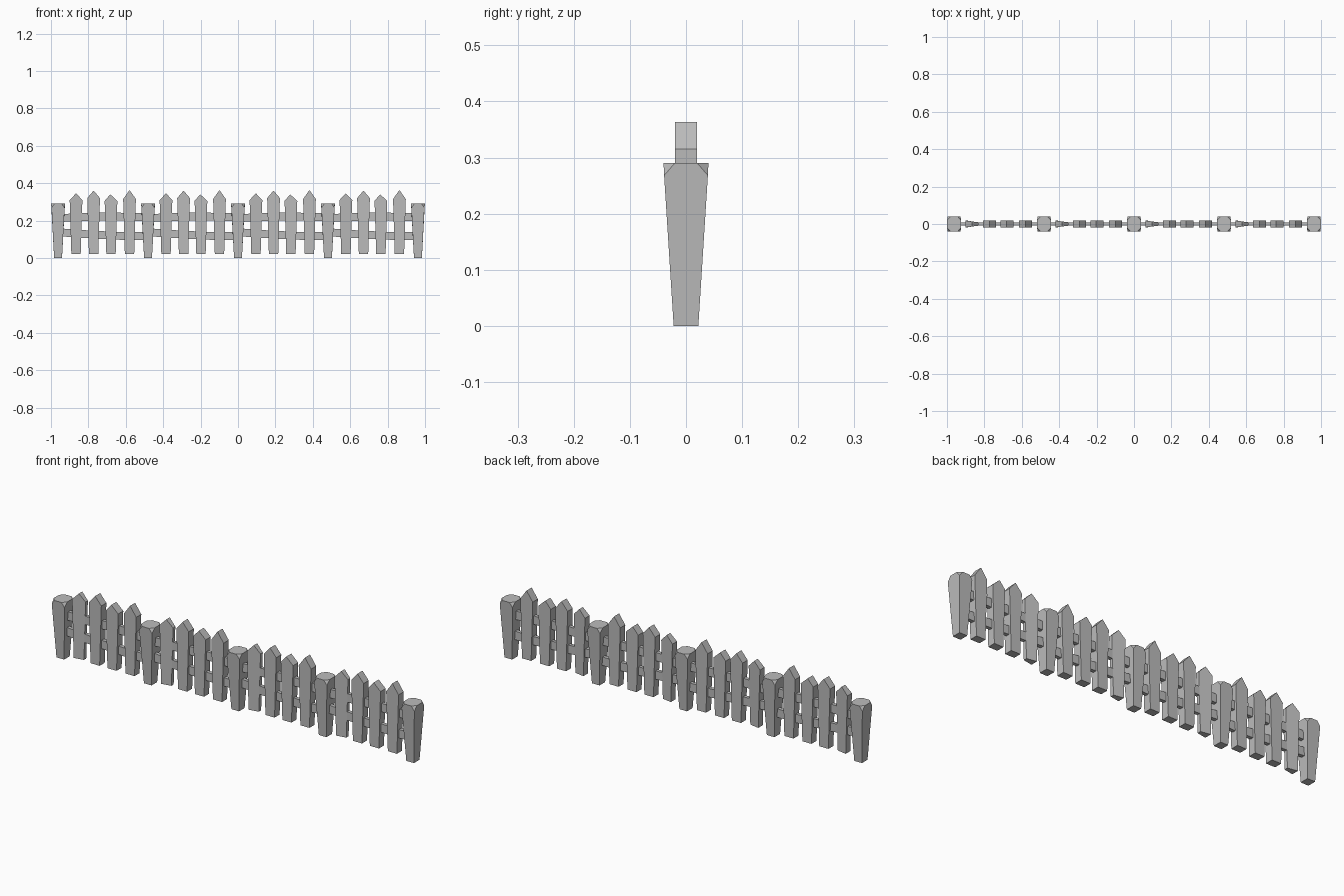
import bpy
import bmesh

cube = bpy.data.objects.get("Cube")
if cube:
    bpy.data.objects.remove(cube, do_unlink=True)

SPACING = 0.481

grey = bpy.data.materials.new("plain grey")
grey.use_nodes = True
grey.diffuse_color = (0.5, 0.5, 0.5, 1)
grey.node_tree.nodes["Principled BSDF"].inputs["Base Color"].default_value = (0.5, 0.5, 0.5, 1)


def finish(bm, name):
    bmesh.ops.recalc_face_normals(bm, faces=bm.faces)
    mesh = bpy.data.meshes.new(name)
    bm.to_mesh(mesh)
    bm.free()
    mesh.materials.append(grey)
    return mesh


def place(mesh, name, x):
    obj = bpy.data.objects.new(name, mesh)
    obj.location.x = x
    bpy.context.collection.objects.link(obj)


def post_mesh():
    # Tapered square post whose four top corners are cut off
    bm = bmesh.new()
    bottom, corners, top = [], [], []
    for sx, sy in ((-1, -1), (1, -1), (1, 1), (-1, 1)):
        bottom.append(bm.verts.new((sx * 0.021, sy * 0.022, 0)))
        corners.append(bm.verts.new((sx * 0.035, sy * 0.039, 0.268)))
        along_y = bm.verts.new((sx * 0.037, sy * 0.02, 0.29))
        along_x = bm.verts.new((sx * 0.019, sy * 0.04, 0.29))
        top.append((along_y, along_x) if sx * sy > 0 else (along_x, along_y))
    bm.faces.new(bottom)
    bm.faces.new([v for pair in top for v in pair])
    for i in range(4):
        j = (i + 1) % 4
        bm.faces.new((corners[i], *top[i]))
        bm.faces.new((bottom[i], bottom[j], corners[j], top[j][0], top[i][1], corners[i]))
    return finish(bm, "post")


def picket_mesh(peak, shoulder, lean, left, right):
    # Pointed board, narrower at the foot; left and right are edge half-depths
    bm = bmesh.new()
    outline = ((-0.025, 0.02, left), (0.025, 0.02, right), (0.034, shoulder, right),
               (lean, peak, (left + right) / 2), (-0.034, shoulder, left))
    front = [bm.verts.new((x, -d, z)) for x, z, d in outline]
    back = [bm.verts.new((x, d, z)) for x, z, d in outline]
    bm.faces.new(front)
    bm.faces.new(back[::-1])
    for i in range(5):
        j = (i + 1) % 5
        bm.faces.new((front[i], back[i], back[j], front[j]))
    return finish(bm, "picket")


def rail_mesh(path):
    # Thin, slightly crooked bar swept through (x, z) points
    bm = bmesh.new()
    rings = []
    for x, z in path:
        rings.append([bm.verts.new((x, y, z + h)) for y, h in
                      ((-0.009, -0.021), (0.009, -0.021), (0.009, 0.021), (-0.009, 0.021))])
    for a, b in zip(rings, rings[1:]):
        for i in range(4):
            j = (i + 1) % 4
            bm.faces.new((a[i], a[j], b[j], b[i]))
    bm.faces.new(rings[0])
    bm.faces.new(rings[-1])
    return finish(bm, "rail")


post = post_mesh()
pickets = [
    (0.096, picket_mesh(0.345, 0.31, 0.0, 0.018, 0.009)),
    (0.19, picket_mesh(0.36, 0.32, 0.0, 0.02, 0.02)),
    (0.283, picket_mesh(0.34, 0.305, -0.004, 0.02, 0.02)),
    (0.382, picket_mesh(0.363, 0.315, 0.0, 0.02, 0.02)),
]
rails = {
    "upper_rail": rail_mesh([(0, 0.213), (0.096, 0.217), (0.24, 0.222), (0.382, 0.22), (SPACING, 0.217)]),
    "lower_rail": rail_mesh([(0, 0.138), (0.096, 0.13), (0.24, 0.122), (0.382, 0.116), (SPACING, 0.118)]),
}

# Four identical bays between five posts
for bay in range(5):
    x = (bay - 2) * SPACING
    place(post, "post", x)
    if bay < 4:
        for offset, mesh in pickets:
            place(mesh, "picket", x + offset)
        for name, mesh in rails.items():
            place(mesh, name, x)
